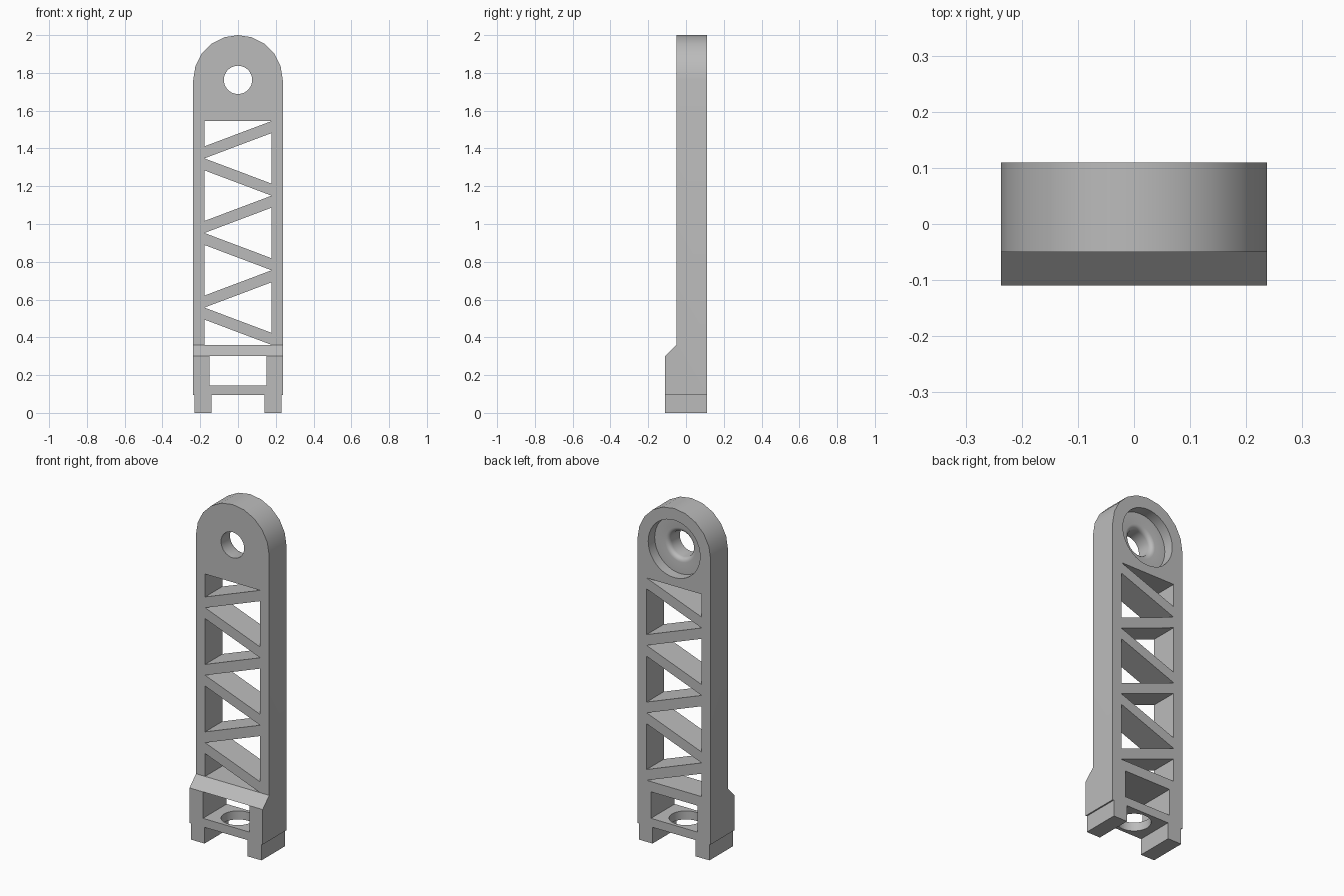
import bpy, bmesh
from math import sin, cos, pi
from mathutils import Vector

cube = bpy.data.objects.get("Cube")
if cube:
    bpy.data.objects.remove(cube)

W, FRONT, LEDGE, BACK = 0.237, -0.05, -0.11, 0.11
PIVOT = 2 - W            # height of the pivot hole
BASE_TOP = 0.36          # where the truss starts
TRUSS_TOP = 1.545
RAIL = 0.178             # inner half width between the rails
STEP = (TRUSS_TOP - BASE_TOP) / 3

grey = bpy.data.materials.new("plain grey")
grey.use_nodes = True
grey.diffuse_color = (0.5, 0.5, 0.5, 1)
grey.node_tree.nodes["Principled BSDF"].inputs["Base Color"].default_value = (0.5, 0.5, 0.5, 1)


def finish(name, bm):
    bmesh.ops.recalc_face_normals(bm, faces=bm.faces[:])
    mesh = bpy.data.meshes.new(name)
    bm.to_mesh(mesh)
    bm.free()
    mesh.materials.append(grey)
    ob = bpy.data.objects.new(name, mesh)
    bpy.context.collection.objects.link(ob)
    return ob


def prism(name, points, direction):
    """Extrude a flat 3D outline along a vector."""
    bm = bmesh.new()
    face = bm.faces.new([bm.verts.new(p) for p in points])
    new = bmesh.ops.extrude_face_region(bm, geom=[face])["geom"]
    verts = [g for g in new if isinstance(g, bmesh.types.BMVert)]
    bmesh.ops.translate(bm, verts=verts, vec=Vector(direction))
    return finish(name, bm)


def through(name, outline):
    """Cutter with an x-z outline passing through the whole depth."""
    return prism(name, [(x, -0.3, z) for x, z in outline], (0, 0.6, 0))


# Arm outline: two feet, straight sides, round head
half = [(0.14, 0.095), (0.14, 0), (0.229, 0), (0.229, 0.095), (W, 0.095)]
arc = [(W * cos(i * pi / 10), PIVOT + W * sin(i * pi / 10)) for i in range(11)]
outline = half + arc + [(-x, z) for x, z in reversed(half)]
arm = prism("truss_arm", [(x, LEDGE, z) for x, z in outline], (0, BACK - LEDGE, 0))

cutters = []

# Front set back above the chamfered ledge
side = [(LEDGE - 0.1, 0.2), (LEDGE, 0.3), (FRONT, BASE_TOP), (FRONT, 2.1), (LEDGE - 0.1, 2.1)]
cutters.append(prism("ledge_cutter", [(-0.4, y, z) for y, z in side], (0.8, 0, 0)))

# Base window
cutters.append(through("window_cutter", [(-0.15, 0.145), (0.15, 0.145), (0.15, 0.3), (-0.15, 0.3)]))

# Zigzag truss openings, alternating sides and clipped at both ends
for i in range(7):
    z = TRUSS_TOP - i * STEP / 2
    s = 1 if i % 2 else -1
    hi, lo = min(z + 0.134, TRUSS_TOP), max(z - 0.134, BASE_TOP)
    cutters.append(through("truss_cutter", [(s * RAIL, hi), (s * RAIL, lo), (-s * RAIL, z)]))

# Upright hole in the base shelf
ring = [(0.09 * cos(i * pi / 16), 0.09 * sin(i * pi / 16), 0.05) for i in range(32)]
cutters.append(prism("shelf_hole_cutter", ring, (0, 0, 0.15)))

# Pivot hole with rounded lip and round pocket in the back
profile = [(0.075, -0.2)]
profile += [(0.1 - 0.025 * cos(i * pi / 8), 0.025 + 0.025 * sin(i * pi / 8)) for i in range(5)]
profile += [(0.168, 0.05), (0.168, 0.2)]
bm = bmesh.new()
SIDES = 40
rings = [[bm.verts.new((r * cos(2 * pi * k / SIDES), y, PIVOT + r * sin(2 * pi * k / SIDES)))
          for k in range(SIDES)] for r, y in profile]
for a, b in zip(rings, rings[1:]):
    for k in range(SIDES):
        n = (k + 1) % SIDES
        bm.faces.new((a[k], a[n], b[n], b[k]))
bm.faces.new(rings[0])
bm.faces.new(rings[-1])
cutters.append(finish("pivot_cutter", bm))

# Apply every cut, then remove the helpers
for c in cutters:
    c.hide_render = True
    mod = arm.modifiers.new("cut", "BOOLEAN")
    mod.operation = "DIFFERENCE"
    mod.solver = "EXACT"
    mod.object = c
bpy.context.view_layer.update()
bpy.ops.object.select_all(action="DESELECT")
bpy.context.view_layer.objects.active = arm
arm.select_set(True)
for mod in list(arm.modifiers):
    bpy.ops.object.modifier_apply(modifier=mod.name)
for c in cutters:
    bpy.data.objects.remove(c)
bpy.ops.object.shade_smooth_by_angle(angle=pi / 6)
